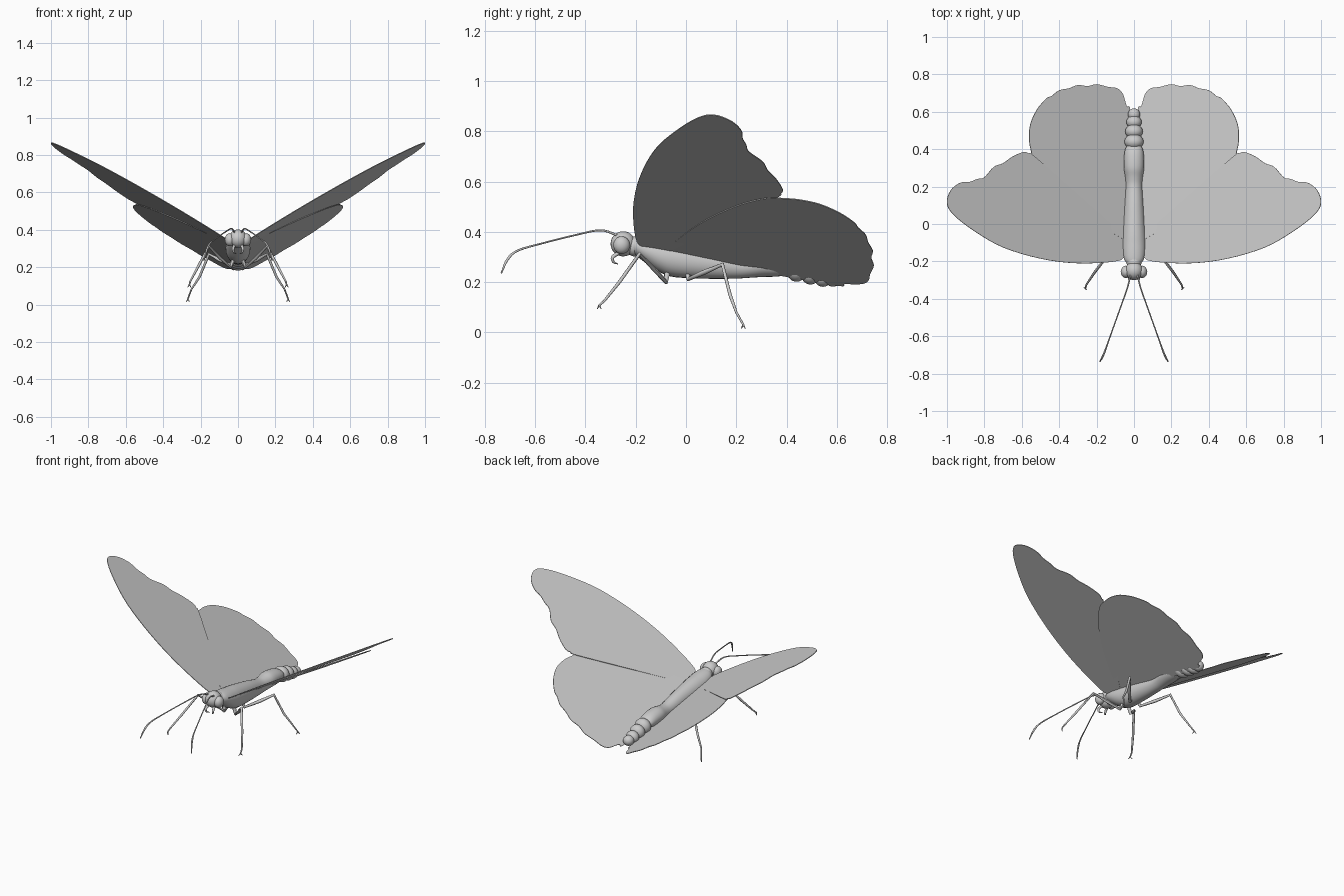
import bpy, bmesh, math
from mathutils import Vector

cube = bpy.data.objects.get("Cube")
if cube:
    bpy.data.objects.remove(cube, do_unlink=True)

grey = bpy.data.materials.new("plain grey")
grey.use_nodes = True
grey.diffuse_color = (0.6, 0.6, 0.6, 1)
grey.node_tree.nodes["Principled BSDF"].inputs["Base Color"].default_value = (0.6, 0.6, 0.6, 1)


def finish(obj, smooth=True):
    bpy.ops.object.select_all(action='DESELECT')
    obj.select_set(True)
    bpy.context.view_layer.objects.active = obj
    obj.data.materials.clear()
    obj.data.materials.append(grey)
    if smooth:
        bpy.ops.object.shade_smooth_by_angle(angle=math.radians(50))
    return obj


def from_bmesh(name, bm):
    mesh = bpy.data.meshes.new(name)
    bmesh.ops.recalc_face_normals(bm, faces=bm.faces)
    bm.to_mesh(mesh)
    bm.free()
    obj = bpy.data.objects.new(name, mesh)
    bpy.context.collection.objects.link(obj)
    return obj


def spline(points, steps):
    """Smooth open path through the points."""
    p = [Vector(q) for q in points]
    p = [2 * p[0] - p[1]] + p + [2 * p[-1] - p[-2]]
    out = []
    for a, b, c, d in zip(p, p[1:], p[2:], p[3:]):
        for i in range(steps):
            t = i / steps
            out.append(0.5 * (2 * b + (c - a) * t + (2 * a - 5 * b + 4 * c - d) * t * t
                              + (3 * b - a - 3 * c + d) * t ** 3))
    return out + [p[-2]]


def loft(name, rows, steps=4, sides=24):
    """Rings of (y, half width, bottom, top) joined into a closed body."""
    bm = bmesh.new()
    rings = []
    for y, w, low, high in spline([Vector(r) for r in rows], steps):
        ring = []
        for i in range(sides):
            a = math.tau * i / sides
            ring.append(bm.verts.new((w * math.cos(a), y,
                                      (low + high) / 2 + (high - low) / 2 * math.sin(a))))
        rings.append(ring)
    for r, s in zip(rings, rings[1:]):
        for i in range(sides):
            j = (i + 1) % sides
            bm.faces.new((r[i], r[j], s[j], s[i]))
    bm.faces.new(rings[0])
    bm.faces.new(rings[-1])
    return finish(from_bmesh(name, bm))


def tube(name, points, radii, side, smooth_path=False):
    """Tapered round rod along a path."""
    path = [Vector((x * side, y, z, r)) for (x, y, z), r in zip(points, radii)]
    if smooth_path:
        path = spline(path, 5)
    curve = bpy.data.curves.new(name, 'CURVE')
    curve.dimensions = '3D'
    curve.bevel_depth = 1
    curve.bevel_resolution = 2
    curve.use_fill_caps = True
    line = curve.splines.new('POLY')
    line.points.add(len(path) - 1)
    for p, q in zip(line.points, path):
        p.co = (q[0], q[1], q[2], 1)
        p.radius = q[3]
    obj = bpy.data.objects.new(name, curve)
    bpy.context.collection.objects.link(obj)
    bpy.ops.object.select_all(action='DESELECT')
    obj.select_set(True)
    bpy.context.view_layer.objects.active = obj
    bpy.ops.object.convert(target='MESH')
    return finish(bpy.context.object)


def ball(name, centre, size):
    bpy.ops.mesh.primitive_uv_sphere_add(segments=24, ring_count=14, location=centre)
    obj = bpy.context.object
    obj.name = name
    obj.scale = size
    return finish(obj)


def wing(name, outline, plane, side):
    """Flat outline in plan, lifted on to a sloping plane."""
    a, b, c = plane
    bm = bmesh.new()
    verts = [bm.verts.new((x * side, y, a + b * x + c * y)) for x, y in spline(outline, 4)]
    bm.faces.new(verts)
    obj = from_bmesh(name, bm)
    thick = obj.modifiers.new("thickness", 'SOLIDIFY')
    thick.thickness = 0.004
    thick.offset = 0
    return finish(obj, False)


# Body: thorax and bulge, then overlapping tail segments
loft("thorax_and_abdomen", [
    (-0.22, .03, .315, .375), (-0.19, .052, .298, .378), (-0.15, .062, .268, .376),
    (-0.1, .066, .237, .37), (-0.04, .064, .219, .362), (0.1, .053, .213, .335),
    (0.2, .045, .214, .31), (0.25, .047, .217, .31), (0.3, .054, .22, .318),
    (0.36, .053, .222, .312), (0.4, .047, .228, .30), (0.42, .035, .235, .285)])
for i, (y, w, z) in enumerate([(.44, .051, .25), (.495, .047, .235), (.545, .041, .22), (.585, .033, .213)]):
    ball(f"tail_segment_{i + 1}", (0, y, z), (w, .042 - .003 * i, w * 0.95))

# Head
ball("head", (0, -0.25, 0.352), (.048, .05, .05))
ball("neck", (0, -0.205, 0.342), (.04, .035, .04))

fore_outline = [(.02, -.09), (.05, -.17), (.1, -.2), (.3, -.21), (.5, -.185), (.7, -.125), (.85, -.04),
                (.96, .045), (1, .11), (.98, .18), (.93, .22), (.88, .225), (.84, .24), (.8, .25),
                (.75, .305), (.7, .325), (.65, .36), (.59, .385), (.56, .375), (.53, .36), (.3, .157)]
hind_outline = [(.02, -.09), (.06, -.08), (.27, .05), (.44, .2), (.53, .32), (.55, .39), (.56, .45),
                (.555, .53), (.52, .61), (.47, .67), (.44, .685), (.4, .715), (.35, .725), (.3, .743),
                (.25, .737), (.2, .747), (.14, .733), (.09, .725), (.06, .695), (.04, .63), (.02, .6), (.02, .3)]

for side, tag in ((1, "left"), (-1, "right")):
    wing(f"{tag}_forewing", fore_outline, (.279, .606, -.18), side)
    wing(f"{tag}_hindwing", hind_outline, (.282, .582, -.178), side)
    # Face
    ball(f"{tag}_eye", (.043 * side, -.256, .347), (.028, .033, .035))
    tube(f"{tag}_antenna",
         [(.018, -.27, .385), (.035, -.34, .406), (.07, -.44, .387), (.12, -.58, .352), (.152, -.67, .325),
          (.168, -.71, .29), (.182, -.735, .235)],
         [.005, .004, .0035, .0035, .0045, .0055, .003], side, True)
    tube(f"{tag}_palp", [(.02, -.27, .315), (.026, -.292, .298), (.022, -.288, .28), (.01, -.272, .272)],
         [.008, .007, .005, .002], side, True)
    # Legs, each with a two-pronged foot
    for place, joints in (
            ("front", [(.025, -.075, .235), (.04, -.08, .2), (.095, -.125, .25), (.155, -.185, .312),
                       (.215, -.265, .2), (.255, -.325, .125), (.26, -.345, .108)]),
            ("rear", [(.025, .005, .24), (.04, .01, .212), (.1, .075, .24), (.155, .145, .27),
                      (.205, .175, .15), (.25, .2, .08), (.268, .228, .03)])):
        tube(f"{tag}_{place}_leg", joints, [.012, .009, .01, .008, .007, .005, .004], side)
        end = Vector(joints[-1])
        for n, turn in enumerate((-1, 1)):
            tip = end + Vector((.008 * turn, .008 * turn, -.015))
            tube(f"{tag}_{place}_claw_{n + 1}", [end, tip], [.004, .0015], side)
